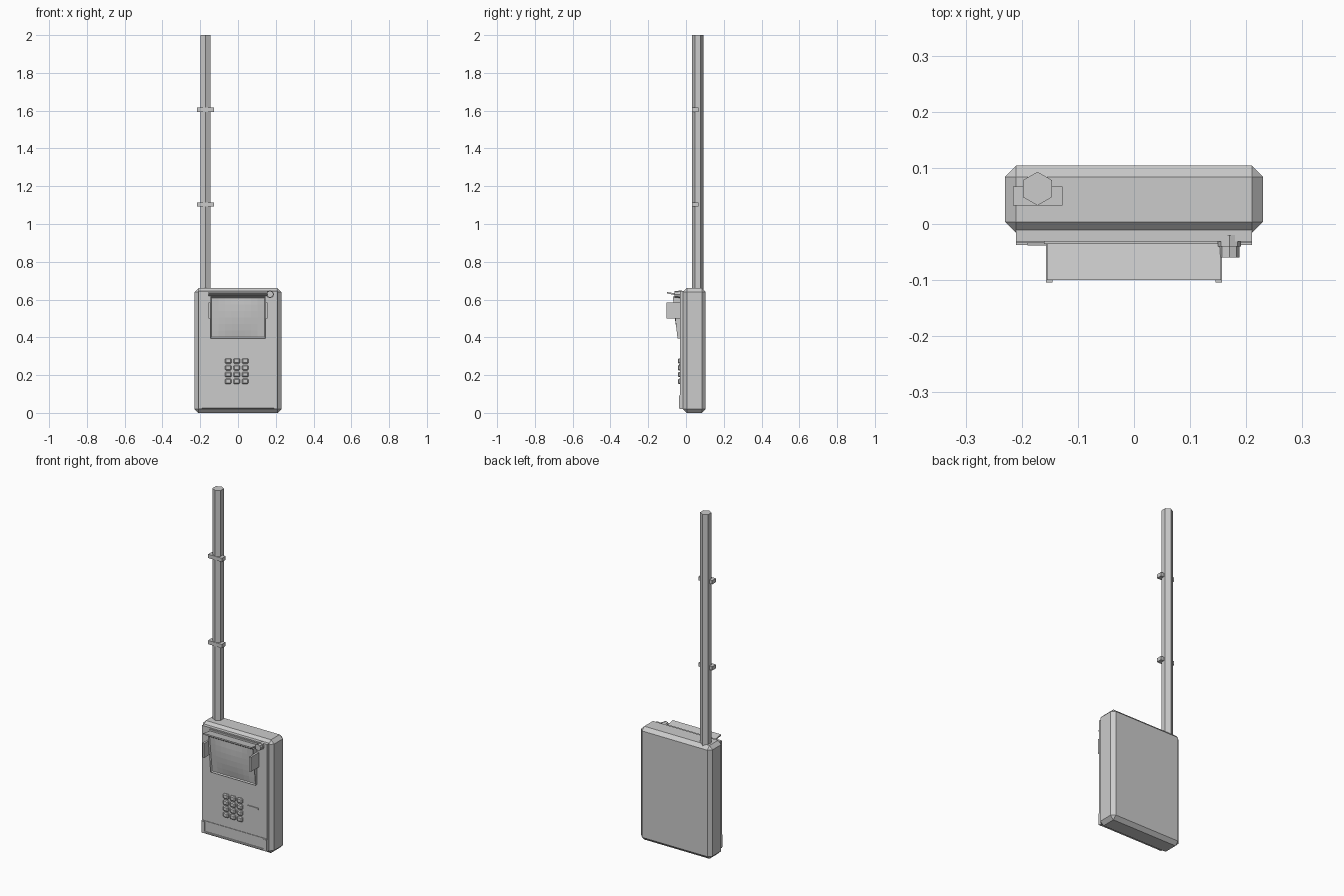
import bpy, bmesh, math
from mathutils import Vector

if "Cube" in bpy.data.objects:
    bpy.data.objects.remove(bpy.data.objects["Cube"])


def finish(name, bm):
    bmesh.ops.recalc_face_normals(bm, faces=bm.faces)
    me = bpy.data.meshes.new(name)
    bm.to_mesh(me)
    bm.free()
    ob = bpy.data.objects.new(name, me)
    bpy.context.collection.objects.link(ob)
    return ob


def box(name, x, y, z, bevel=0):
    bm = bmesh.new()
    bmesh.ops.create_cube(bm, size=1)
    for v in bm.verts:
        v.co = [lo + (c + 0.5) * (hi - lo) for c, (lo, hi) in zip(v.co, (x, y, z))]
    if bevel:
        bmesh.ops.bevel(bm, geom=bm.edges[:], offset=bevel, segments=1,
                        affect='EDGES', profile=0.5)
    return finish(name, bm)


def prism_bm(x0, x1, yz):
    """Extrude a side profile (y, z) along x."""
    bm = bmesh.new()
    face = bm.faces.new([bm.verts.new((x0, y, z)) for y, z in yz])
    ext = bmesh.ops.extrude_face_region(bm, geom=[face])['geom']
    for v in ext:
        if isinstance(v, bmesh.types.BMVert):
            v.co.x = x1
    bmesh.ops.recalc_face_normals(bm, faces=bm.faces)
    return bm


def rod(name, start, end, radius, sides, spin=0):
    a, b = Vector(start), Vector(end)
    bm = bmesh.new()
    bmesh.ops.create_cone(bm, cap_ends=True, segments=sides, radius1=radius,
                          radius2=radius, depth=(b - a).length)
    ob = finish(name, bm)
    ob.location = (a + b) / 2
    ob.rotation_euler = ((b - a).to_track_quat('Z', 'Y').to_euler()
                         if abs((b - a).z) < 1e-6 else (0, 0, spin))
    return ob


# Chamfered wall housing and front plate
box("housing", (-0.23, 0.23), (-0.016, 0.104), (0, 0.66), 0.02)
box("front_plate", (-0.21, 0.21), (-0.031, -0.01), (0.02, 0.645))

# Lower return panel with end cheeks and bottom lip
finish("lower_panel", prism_bm(-0.21, 0.21, [(-0.02, 0.095), (-0.034, 0.095),
                                             (-0.034, 0.035), (-0.028, 0.02), (-0.02, 0.02)]))
finish("tray_lip", prism_bm(-0.19, 0.19, [(-0.03, 0.022), (-0.038, 0.026),
                                          (-0.038, 0.034), (-0.03, 0.036)]))
for side, name in ((-1, "left"), (1, "right")):
    xs = sorted((side * 0.19, side * 0.21))
    box(f"tray_cheek_{name}", xs, (-0.037, -0.02), (0.024, 0.09))

# Tilted screen bezel with a recessed front
bm = prism_bm(-0.145, 0.145, [(-0.025, 0.395), (-0.045, 0.395), (-0.07, 0.615), (-0.025, 0.615)])
front = min(bm.faces, key=lambda f: f.calc_center_median().y)
bmesh.ops.inset_region(bm, faces=[front], thickness=0.008)
for v in front.verts:
    v.co.y += 0.007
finish("screen_bezel", bm)

# Gently bulging screen glass
bm = bmesh.new()
bmesh.ops.create_grid(bm, x_segments=8, y_segments=6, size=1)
for v in bm.verts:
    u, w = v.co.x, v.co.y
    bulge = 0.008 * (1 - u * u) * (1 - w * w)
    v.co = (u * 0.137, -0.0515 - 0.012 * w - bulge, 0.505 + w * 0.102)
finish("screen_glass", bm)

# Privacy hood: side blinders and sloping visor
for side, name in ((-1, "left"), (1, "right")):
    xs = sorted((side * 0.145, side * 0.157))
    box(f"blinder_{name}", xs, (-0.104, -0.025), (0.5, 0.585))
finish("visor", prism_bm(-0.155, 0.155, [(-0.025, 0.617), (-0.1, 0.632),
                                         (-0.1, 0.64), (-0.025, 0.627)]))
box("visor_mount", (-0.16, 0.15), (-0.036, -0.025), (0.612, 0.638))

# Camera knob
rod("camera_base", (0.17, -0.02, 0.628), (0.17, -0.04, 0.628), 0.021, 8)
rod("camera_lens", (0.17, -0.035, 0.628), (0.17, -0.06, 0.628), 0.018, 8)

# Keypad and card slot
for row in range(4):
    for col in range(3):
        x, z = -0.052 + col * 0.045, 0.275 - row * 0.036
        box(f"key_{row}_{col}", (x - 0.017, x + 0.017), (-0.043, -0.025),
            (z - 0.014, z + 0.014), 0.005)
box("card_slot", (0.082, 0.155), (-0.036, -0.025), (0.25, 0.26))

# Conduit pole with clamps
rod("conduit", (-0.172, 0.063, 0.62), (-0.172, 0.063, 2.0), 0.03, 6)
for i, z in enumerate((1.103, 1.605)):
    box(f"conduit_clamp_{i}", (-0.216, -0.127), (0.033, 0.067), (z - 0.011, z + 0.011))
